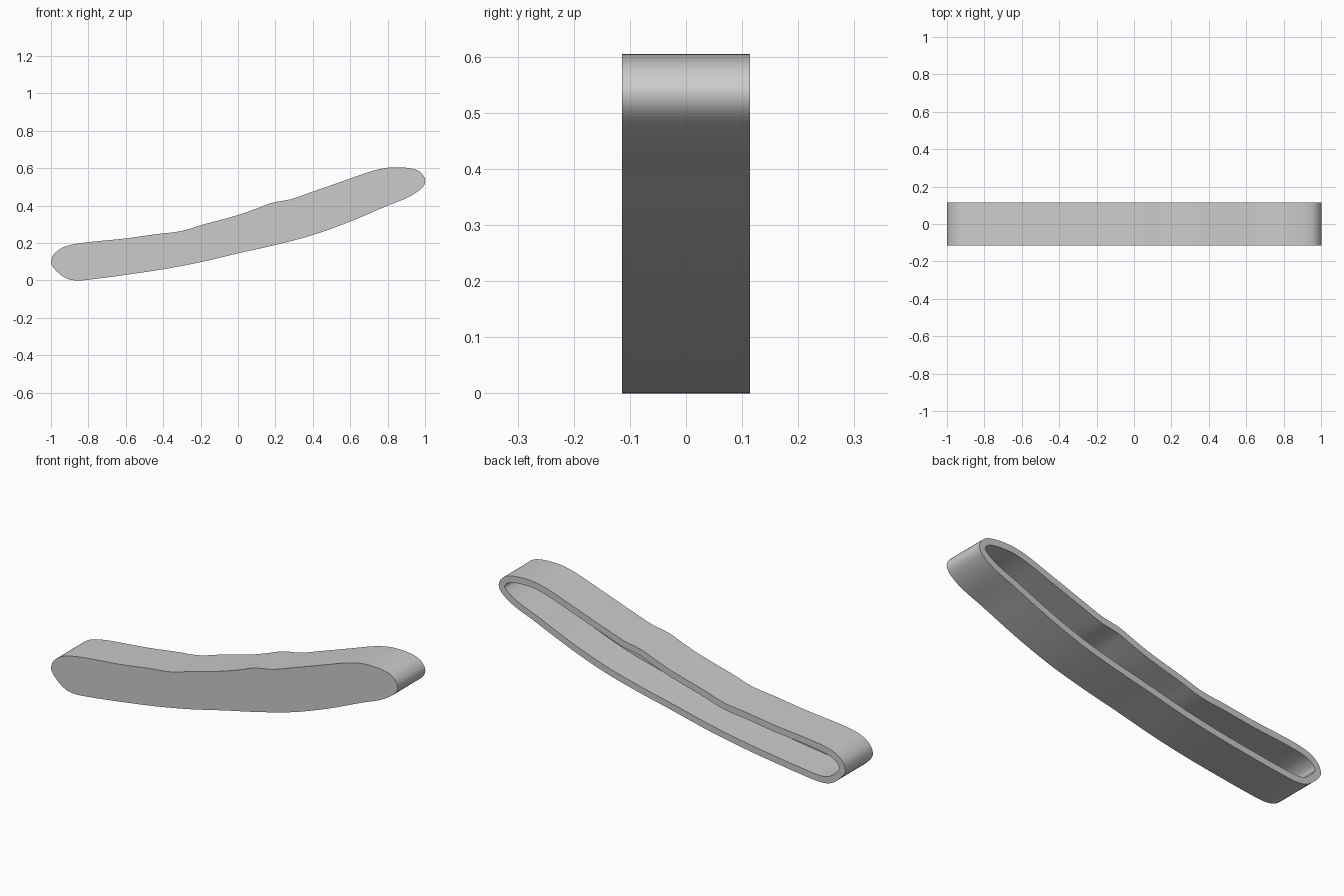
import bpy
import bmesh
from mathutils import Vector

HALF_DEPTH = 0.114   # half the width of the part along y
WALL = 0.034         # rim thickness
FLOOR = 0.034        # thickness of the closed front face
STEPS = 4            # curve subdivisions between profile points

default_cube = bpy.data.objects.get("Cube")
if default_cube:
    bpy.data.objects.remove(default_cube, do_unlink=True)

# Outline of the curved bar (x, z): upper edge left to right, then lower edge back
upper_edge = [
    (-1, .10), (-.985, .14), (-.94, .175), (-.88, .193), (-.8, .205), (-.6, .225),
    (-.42, .25), (-.35, .257), (-.28, .27), (-.2, .295), (0, .35), (.1, .385),
    (.17, .412), (.22, .423), (.28, .434), (.4, .475), (.6, .545), (.7, .58),
    (.78, .6), (.84, .605), (.92, .6), (.97, .583),
]
lower_edge = [
    (1, .545), (.995, .51), (.96, .475), (.9, .44), (.8, .4), (.6, .315), (.4, .243),
    (.2, .19), (0, .145), (-.2, .098), (-.4, .06), (-.6, .03), (-.75, .01),
    (-.86, 0), (-.92, .012), (-.97, .05), (-.994, .08),
]


def smooth_closed_loop(points, steps):
    """Pass a smooth closed curve through the points."""
    points = [Vector(p) for p in points]
    count = len(points)
    loop = []
    for i in range(count):
        a, b, c, d = (points[(i + k) % count] for k in (-1, 0, 1, 2))
        # Tangents scaled to the span, so uneven spacing makes no overshoot
        span = (c - b).length
        start = (c - a) * span / ((b - a).length + span)
        end = (d - b) * span / ((d - c).length + span)
        for s in range(steps):
            t = s / steps
            u = 1 - t
            loop.append(b * (u * u * (1 + 2 * t)) + start * (t * u * u)
                        + c * (t * t * (1 + 2 * u)) - end * (t * t * u))
    return loop


def make_material(name, colour):
    material = bpy.data.materials.new(name)
    material.use_nodes = True
    material.diffuse_color = colour
    shader = next(n for n in material.node_tree.nodes if n.type == 'BSDF_PRINCIPLED')
    shader.inputs["Base Color"].default_value = colour
    return material


def extrude_cap(bm, face, offset):
    """Extrude one face along y and return the new cap."""
    result = bmesh.ops.extrude_discrete_faces(bm, faces=[face])
    cap = result["faces"][0]
    bmesh.ops.translate(bm, verts=cap.verts, vec=(0, offset, 0))
    return cap


bm = bmesh.new()
outline = smooth_closed_loop(upper_edge + lower_edge, STEPS)

# Closed front face and outer wall
front = bm.faces.new([bm.verts.new((p.x, -HALF_DEPTH, p.y)) for p in outline])
back = bm.faces.new([bm.verts.new((p.x, HALF_DEPTH, p.y)) for p in reversed(outline)])
front_verts, back_verts = list(front.verts), list(reversed(back.verts))
for i in range(len(outline)):
    bm.faces.new((front_verts[i - 1], front_verts[i], back_verts[i], back_verts[i - 1]))
bmesh.ops.recalc_face_normals(bm, faces=bm.faces[:])

# Rim around the open back, then the hollow
bmesh.ops.inset_region(bm, faces=[back], thickness=WALL, use_even_offset=True)
extrude_cap(bm, back, FLOOR - 2 * HALF_DEPTH)
bmesh.ops.recalc_face_normals(bm, faces=bm.faces[:])

mesh = bpy.data.meshes.new("curved_shell")
bm.to_mesh(mesh)
bm.free()

shell = bpy.data.objects.new("curved_shell", mesh)
bpy.context.collection.objects.link(shell)
mesh.materials.append(make_material("light_grey", (0.6, 0.6, 0.6, 1)))

# Smooth walls with crisp rim edges
bpy.ops.object.select_all(action='DESELECT')
shell.select_set(True)
bpy.context.view_layer.objects.active = shell
bpy.ops.object.shade_smooth_by_angle()
